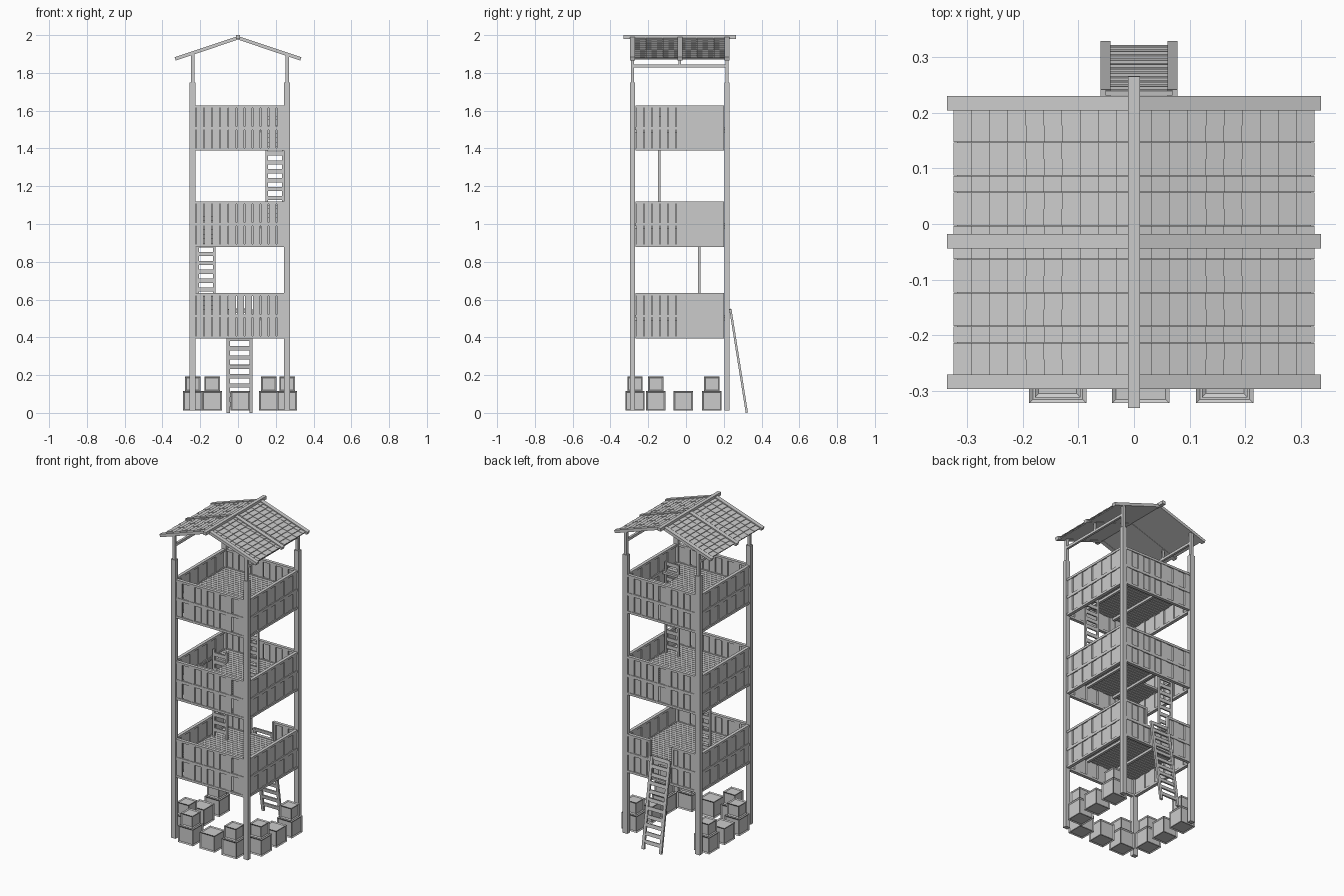
import bpy, bmesh, math
from mathutils import Matrix, Vector

if "Cube" in bpy.data.objects:
    bpy.data.objects.remove(bpy.data.objects["Cube"])

CX, CY = 0.01, -0.033        # tower centre
H = 0.25                     # half spacing of the posts
MIDS = (0.512, 0.997, 1.506) # floor heights
T = Matrix.Translation


def add_box(bm, b, m=Matrix()):
    x0, x1, y0, y1, z0, z1 = b
    mid = Vector(((x0 + x1) / 2, (y0 + y1) / 2, (z0 + z1) / 2))
    size = Matrix.Diagonal((x1 - x0, y1 - y0, z1 - z0, 1))
    return bmesh.ops.create_cube(bm, size=1, matrix=m @ T(mid) @ size)


def finish(name, bm):
    bmesh.ops.recalc_face_normals(bm, faces=bm.faces)
    me = bpy.data.meshes.new(name)
    bm.to_mesh(me)
    bm.free()
    ob = bpy.data.objects.new(name, me)
    bpy.context.collection.objects.link(ob)
    return ob


def boxes(name, items, m=Matrix()):
    bm = bmesh.new()
    for b in items:
        add_box(bm, b, m)
    return finish(name, bm)


# Corner posts: thick lower part, thin upper part
for sx in (-1, 1):
    for sy in (-1, 1):
        x, y = CX + sx * H, CY + sy * H
        boxes("corner_post", [(x - .016, x + .016, y - .013, y + .013, .012, 1.75),
                              (x - .009, x + .009, y - .009, y + .009, 1.75, 1.9)])

# Side beams under the roof with a short middle strut
for sx in (-1, 1):
    x = CX + sx * H
    boxes("roof_side_beam", [(x - .007, x + .007, CY - H, CY + H, 1.828, 1.844),
                             (x - .006, x + .006, CY - .006, CY + .006, 1.844, 1.9)])


# Railing walls: two rows of boards between rails, some boards set tight
def wall(name, mid, turn, gaps, opening=None):
    L, n = 0.235, 11
    pitch = 2 * L / n
    m = T((CX, CY, mid)) @ Matrix.Rotation(turn, 4, 'Z') @ T((0, -H, 0))
    items = []
    spans = [(-L, L)]
    if opening:
        a, b = opening
        spans = [(-L, a), (b, L)]
        items += [(a - .012, a, -.011, .011, 0, .12), (b, b + .012, -.011, .011, 0, .12)]
    items += [(-L, L, -.010, .010, -.118, -.104), (-L, L, -.010, .010, -.008, .010)]
    items += [(a, b, -.010, .010, .108, .122) for a, b in spans]
    for row, (z0, z1) in enumerate(((-.106, -.006), (.008, .110))):
        for i in range(n):
            g = .005 if i in gaps else .0008
            u0, u1 = -L + i * pitch + g, -L + (i + 1) * pitch
            pieces = [(u0, u1)]
            if opening and row:
                a, b = opening
                pieces = [(u0, min(u1, a)), (max(u0, b), u1)]
            d = .002 if i % 2 else -.002
            items += [(p, q, d - .005, d + .005, z0, z1) for p, q in pieces if q - p > .002]
    boxes(name, items, m)


ALL, SOME = range(11), range(6)
for k, mid in enumerate(MIDS):
    wall("front_wall", mid, 0, ALL)
    wall("right_wall", mid, math.pi / 2, SOME)
    wall("back_wall", mid, math.pi, ALL, (-.08, .07) if k == 0 else None)
    wall("left_wall", mid, -math.pi / 2, SOME)


# Plank floors with ladder hatches
HATCH = (None, (-.225, -.115, -.05, .065), (.14, .25, -.13, -.02))
for mid, hatch in zip(MIDS, HATCH):
    items, n = [], 22
    x0, x1, ya = CX - .242, CX + .242, CY - .242
    w = .484 / n
    for i in range(n):
        y0, y1 = ya + i * w, ya + (i + 1) * w - .003
        cuts = [(x0, x1)]
        if hatch and hatch[2] < (y0 + y1) / 2 < hatch[3]:
            cuts = [(x0, hatch[0]), (hatch[1], x1)]
        items += [(a, b, y0, y1, mid - .007, mid + .006) for a, b in cuts if b - a > .005]
    # joists
    items += [(x - .008, x + .008, ya, ya + .484, mid - .022, mid - .007) for x in (CX - .09, CX + .1)]
    boxes("plank_floor", items)


# Ladders
def ladder(name, x, w, rail, foot, top, depth=.012, step=.05):
    foot, top = Vector(foot), Vector(top)
    d = top - foot
    m = T((x, foot.x, foot.y)) @ Matrix.Rotation(math.atan2(-d.x, d.y), 4, 'X')
    L, h, t = d.length, w / 2, depth / 2
    items = [(-h, -h + rail, -t, t, 0, L), (h - rail, h, -t, t, 0, L)]
    z = step * .7
    while z < L - .015:
        items.append((-h + rail * .5, h - rail * .5, -t * .7, t * .7, z, z + .022))
        z += step
    boxes(name, items, m)


ladder("outer_ladder", .009, .138, .018, (.322, .001), (.235, .548))
ladder("lower_inner_ladder", -.17, .1, .013, (.07, .515), (.07, 1.06), step=.047)
ladder("upper_inner_ladder", .195, .1, .013, (-.142, 1.0), (-.142, 1.57), step=.047)

# Roof: rafters over overlapping shingle rows, mirrored about the ridge
A = math.radians(18.5)
S = .335 / math.cos(A)
for side in (1, -1):
    m = Matrix.Diagonal((side, 1, 1, 1)) @ T((0, 0, 1.995)) @ Matrix.Rotation(A, 4, 'Y')
    boxes("rafters", [(0, S, y - .013, y + .013, -.018, 0) for y in (CY - H, CY + .002, CY + H)], m)
    bm = bmesh.new()
    rows = 10
    w = (S - .012) / rows
    add_box(bm, (0, S - .014, CY - .24, CY + .24, -.016, -.012), m)
    for i in range(rows):
        tilt = T((i * w, 0, -.011)) @ Matrix.Rotation(math.radians(-7), 4, 'Y')
        for j in range(16):
            y = CY - .24 + j * .03
            dz = .0012 * (j % 2)
            add_box(bm, (0, w + .002, y, y + .0295, dz - .002, dz + .002), m @ tilt)
    finish("roof_shingles", bm)
boxes("ridge_pole", [(-.011, .011, -.33, .265, 1.98, 2.0)])


# Crates with inset panels, some stacked
def crate(x, y, z, w, h):
    bm = bmesh.new()
    add_box(bm, (x - w / 2, x + w / 2, y - w / 2, y + w / 2, z, z + h))
    bmesh.ops.inset_individual(bm, faces=bm.faces[:], thickness=.01, depth=-.005)
    finish("crate", bm)


spots = [(-.137, -.27, 1), (.012, -.27, 0), (.163, -.27, 1)]
for x in (CX - H, CX + H):
    spots += [(x, -.16, 1), (x, -.015, 0), (x, .137, 1)]
for x, y, stacked in spots:
    crate(x, y, .012, .103, .103)
    if stacked:
        crate(x, y, .115, .082, .077)
